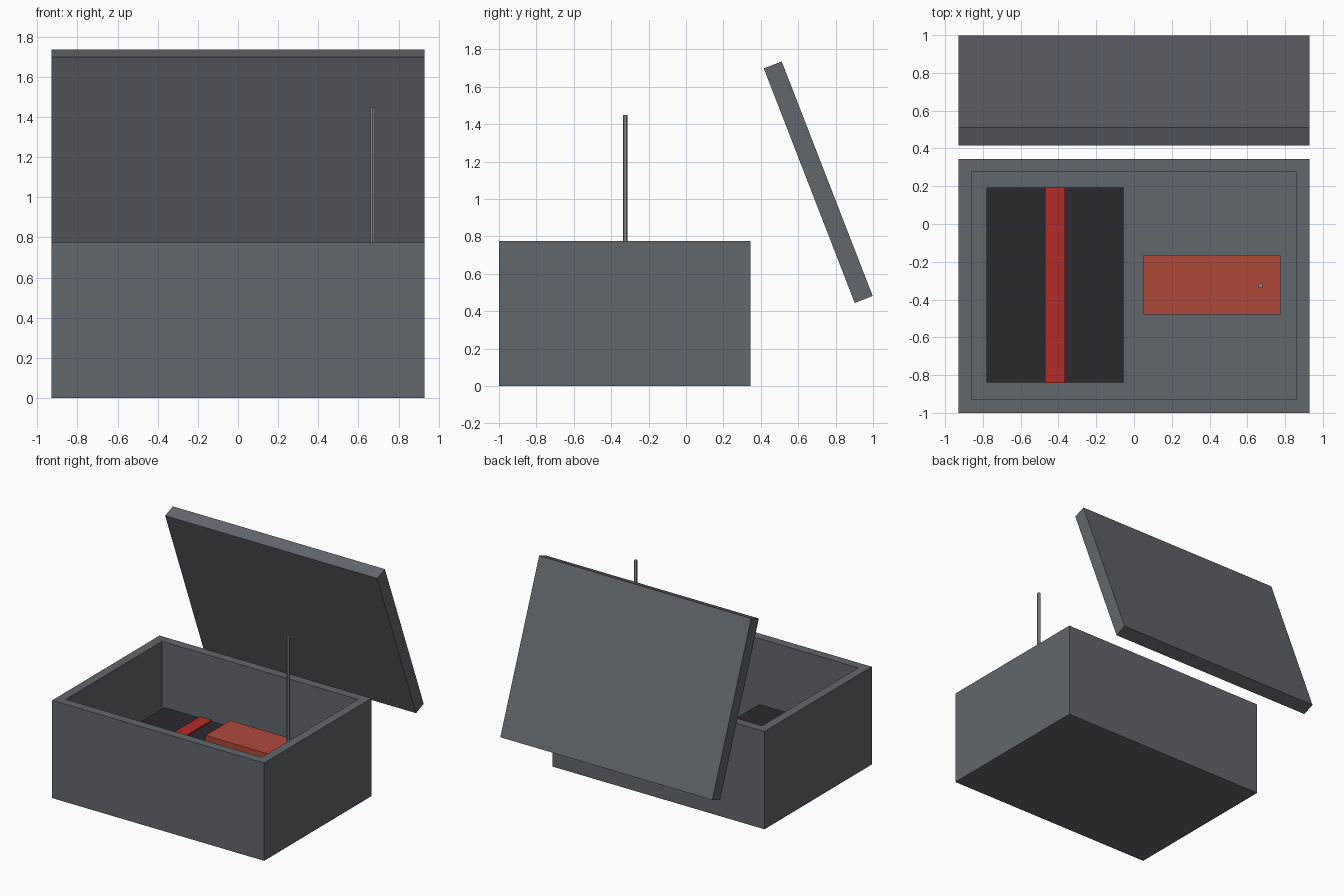
import bpy, bmesh
from math import radians
from mathutils import Vector

if "Cube" in bpy.data.objects:
    bpy.data.objects.remove(bpy.data.objects["Cube"])


def material(name, rgb):
    m = bpy.data.materials.new(name)
    m.diffuse_color = (*rgb, 1)
    m.use_nodes = True
    m.node_tree.nodes["Principled BSDF"].inputs["Base Color"].default_value = m.diffuse_color
    return m


def finish(name, bm, mat):
    mesh = bpy.data.meshes.new(name)
    bm.to_mesh(mesh)
    bm.free()
    ob = bpy.data.objects.new(name, mesh)
    bpy.context.collection.objects.link(ob)
    mesh.materials.append(mat)
    return ob


def box_bmesh(lo, hi):
    lo, hi = Vector(lo), Vector(hi)
    bm = bmesh.new()
    bmesh.ops.create_cube(bm, size=1)
    bmesh.ops.scale(bm, vec=hi - lo, verts=bm.verts)
    bmesh.ops.translate(bm, vec=(lo + hi) / 2, verts=bm.verts)
    return bm


shell = material("slate", (0.12, 0.135, 0.155))
black = material("black", (0.023, 0.022, 0.028))
red = material("red", (0.45, 0.025, 0.02))
orange = material("orange_red", (0.43, 0.065, 0.04))
metal = material("metal", (0.25, 0.27, 0.27))

WALL, HEIGHT, FLOOR = 0.1, 0.775, 0.1

# open crate: inset the top face and sink it down to the floor
bm = box_bmesh((-0.93, -1, 0), (0.93, 0.345, HEIGHT))
top = max(bm.faces, key=lambda f: f.calc_center_median().z)
bmesh.ops.inset_region(bm, faces=[top], thickness=WALL)
inner = bmesh.ops.extrude_discrete_faces(bm, faces=[top])["faces"][0]
bmesh.ops.translate(bm, vec=(0, 0, FLOOR - HEIGHT), verts=inner.verts)
finish("crate", bm, shell)

# lid leaning open behind the crate
lid = finish("lid", box_bmesh((-0.93, -0.6725, -0.0515), (0.93, 0.6725, 0.0515)), shell)
lid.location = (0, 0.707, 1.09)
lid.rotation_euler.x = radians(111.2)

# folded dark bundle with a red stripe over it
finish("bundle", box_bmesh((-0.78, -0.84, FLOOR), (-0.055, 0.193, 0.305)), black)
finish("bundle_stripe", box_bmesh((-0.47, -0.843, FLOOR), (-0.365, 0.196, 0.315)), red)

# radio unit with a tall thin aerial
finish("radio", box_bmesh((0.05, -0.478, FLOOR), (0.775, -0.168, 0.56)), orange)
bm = bmesh.new()
bmesh.ops.create_cone(bm, cap_ends=True, segments=6, radius1=0.013, radius2=0.013, depth=0.89)
aerial = finish("aerial", bm, metal)
aerial.location = (0.67, -0.325, 1.005)
